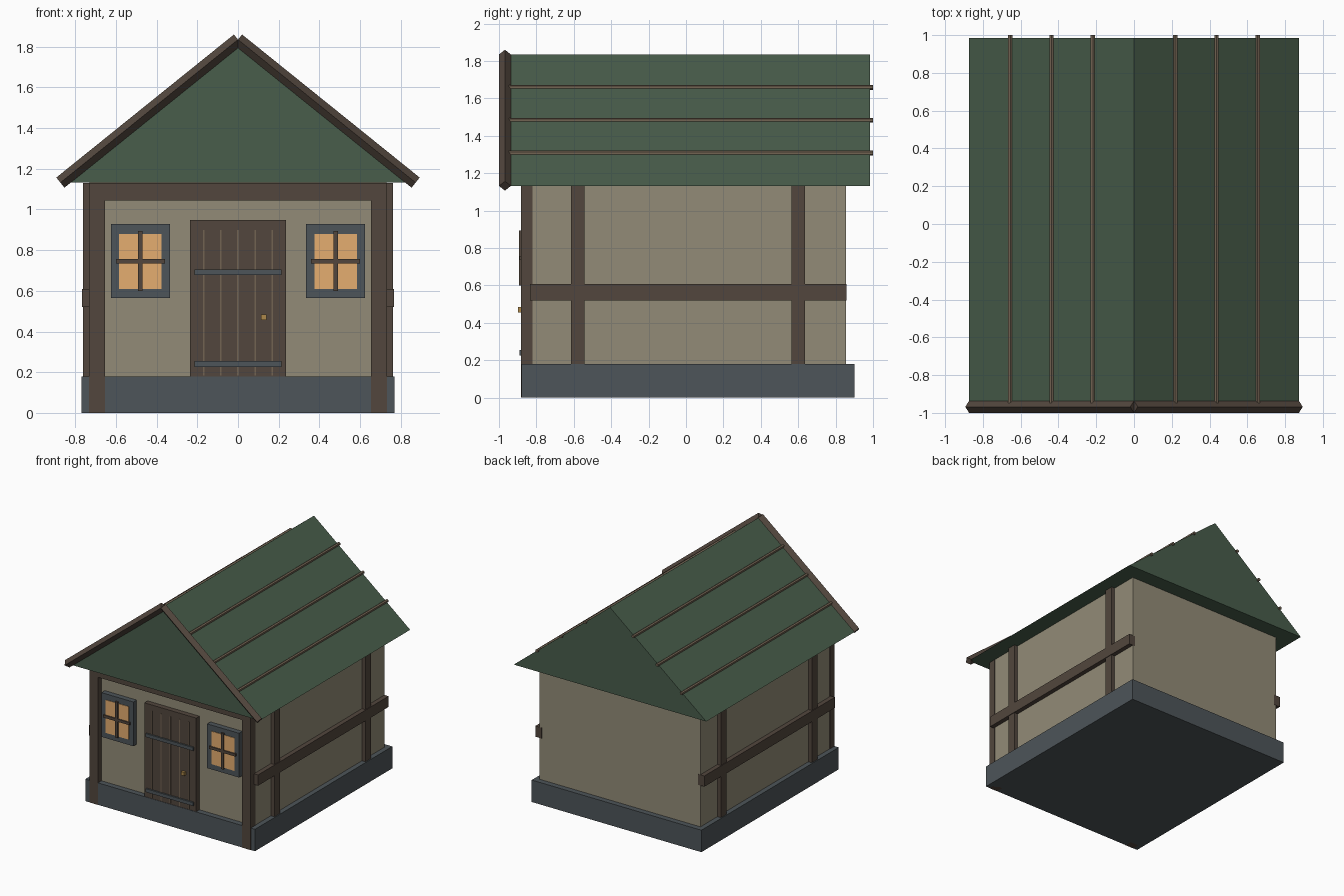
import bpy, bmesh, math
from mathutils import Vector

if "Cube" in bpy.data.objects:
    bpy.data.objects.remove(bpy.data.objects["Cube"])


def material(name, r, g, b):
    m = bpy.data.materials.new(name)
    m.diffuse_color = (r, g, b, 1)
    m.use_nodes = True
    m.node_tree.nodes["Principled BSDF"].inputs["Base Color"].default_value = m.diffuse_color
    return m


PLASTER = material("plaster", .29, .26, .185)
ROOF = material("roof_green", .065, .11, .07)
WOOD = material("dark_wood", .085, .062, .047)
BATTEN = material("light_wood", .17, .125, .085)
SLATE = material("slate", .075, .09, .1)
GLOW = material("warm_glass", .78, .42, .16)
BRASS = material("brass", .42, .25, .07)


def finish(name, bm, mat):
    bmesh.ops.recalc_face_normals(bm, faces=bm.faces[:])
    me = bpy.data.meshes.new(name)
    bm.to_mesh(me)
    bm.free()
    me.materials.append(mat)
    ob = bpy.data.objects.new(name, me)
    bpy.context.collection.objects.link(ob)
    return ob


def box(name, mat, x, y, z):
    """Box from (min, max) ranges."""
    bm = bmesh.new()
    bmesh.ops.create_cube(bm, size=1)
    for v in bm.verts:
        v.co = [lo + (c + .5) * (hi - lo) for c, (lo, hi) in zip(v.co, (x, y, z))]
    return finish(name, bm, mat)


def bar(name, mat, a, b, radius, sides):
    """Low-poly rod between two points."""
    a, b = Vector(a), Vector(b)
    bm = bmesh.new()
    bmesh.ops.create_cone(bm, cap_ends=True, segments=sides, radius1=radius,
                          radius2=radius, depth=(b - a).length)
    ob = finish(name, bm, mat)
    ob.location = (a + b) / 2
    ob.rotation_euler = (b - a).to_track_quat('Z', 'Y').to_euler()
    return ob


def mirrored(s, lo, hi):
    return (lo, hi) if s > 0 else (-hi, -lo)


EAVE_X, EAVE_Z, RIDGE_Z = .873, 1.132, 1.835
CY = .01                                    # centre of the house body

# Base and walls
box("foundation", SLATE, (-.77, .77), (CY - .89, CY + .89), (0, .18))
box("walls", PLASTER, (-.73, .73), (CY - .845, CY + .845), (.003, 1.14))

# Roof prism
bm = bmesh.new()
front = [bm.verts.new((x, CY - .975, z)) for x, z in
         ((-EAVE_X, EAVE_Z), (EAVE_X, EAVE_Z), (0, RIDGE_Z))]
face = bm.faces.new(front)
ext = bmesh.ops.extrude_face_region(bm, geom=[face], use_keep_orig=True)
bmesh.ops.translate(bm, vec=(0, 1.95, 0),
                    verts=[g for g in ext["geom"] if isinstance(g, bmesh.types.BMVert)])
finish("roof", bm, ROOF)

# Front lintel beam
box("lintel_beam", WOOD, (-.73, .73), (-.878, -.82), (1.045, 1.131))

for s, side in ((-1, "left"), (1, "right")):
    # Diamond-section verge board and roof battens
    bar(f"verge_{side}", WOOD, (s * EAVE_X, -.968, EAVE_Z), (0, -.968, RIDGE_Z), .032, 4)
    for i in (1, 2, 3):
        x = EAVE_X * i / 4
        z = RIDGE_Z - (RIDGE_Z - EAVE_Z) * i / 4
        bar(f"batten_{side}_{i}", BATTEN, (s * x, -.98, z), (s * x, 1, z), .013, 6)

    # Timber frame
    box(f"corner_post_{side}", WOOD, mirrored(s, .655, .732), (-.882, -.82), (0, 1.131))
    for y, end in ((-.58, "front"), (.6, "back")):
        box(f"stud_{side}_{end}", WOOD, mirrored(s, .71, .762), (y - .036, y + .036), (.18, 1.131))
    box(f"side_rail_{side}", WOOD, mirrored(s, .71, .767), (-.835, .857), (.52, .608))

    # Window
    c = s * .48
    box(f"window_frame_{side}", SLATE, (c - .145, c + .145), (-.878, -.82), (.565, .928))
    box(f"window_glass_{side}", GLOW, (c - .104, c + .104), (-.882, -.86), (.61, .88))
    box(f"window_mullion_{side}", WOOD, (c - .011, c + .011), (-.892, -.87), (.6, .895))
    box(f"window_crossbar_{side}", WOOD, (c - .12, c + .12), (-.891, -.87), (.735, .757))

# Door
box("door", WOOD, (-.235, .235), (-.877, -.82), (.17, .948))
for i in range(-2, 3):
    x = i * .084
    box(f"door_seam_{i + 3}", BATTEN, (x - .004, x + .004), (-.88, -.86), (.185, .9))
for i, z in enumerate((.24, .692)):
    box(f"door_strap_{i + 1}", SLATE, (-.215, .215), (-.89, -.86), (z - .014, z + .014))
box("door_handle", BRASS, (.112, .14), (-.898, -.86), (.456, .484))
